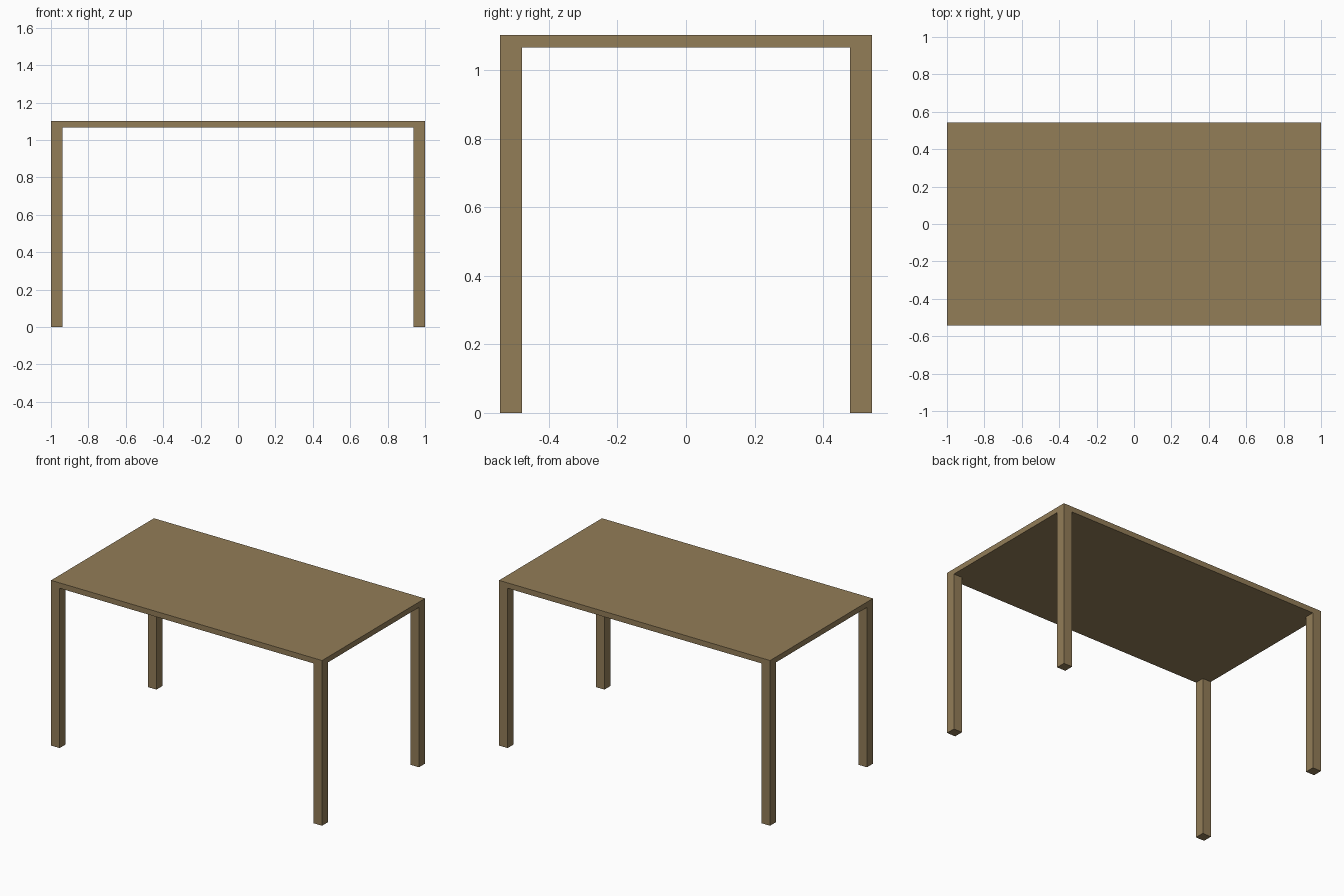
import bpy
import bmesh
from mathutils import Matrix, Vector

if "Cube" in bpy.data.objects:
    bpy.data.objects.remove(bpy.data.objects["Cube"])

HALF_X, HALF_Y, HEIGHT = 1.0, 0.542, 1.102
TOP_THICK, LEG = 0.036, 0.063

wood = bpy.data.materials.new("brown wood")
wood.diffuse_color = (0.29, 0.205, 0.097, 1.0)
wood.use_nodes = True
wood.node_tree.nodes["Principled BSDF"].inputs["Base Color"].default_value = wood.diffuse_color


def box(name, lo, hi):
    """Axis-aligned box between two corners."""
    lo, hi = Vector(lo), Vector(hi)
    bm = bmesh.new()
    mat = Matrix.Translation((lo + hi) / 2) @ Matrix.Diagonal((*(hi - lo), 1))
    bmesh.ops.create_cube(bm, size=1, matrix=mat)
    mesh = bpy.data.meshes.new(name)
    bm.to_mesh(mesh)
    bm.free()
    mesh.materials.append(wood)
    obj = bpy.data.objects.new(name, mesh)
    bpy.context.collection.objects.link(obj)
    return obj


# Thin rectangular top
under = HEIGHT - TOP_THICK
box("table_top", (-HALF_X, -HALF_Y, under), (HALF_X, HALF_Y, HEIGHT))

# Four square legs, flush with the corners: one leg mirrored in x and y
legs = box("legs", (HALF_X - LEG, -HALF_Y, 0), (HALF_X, -HALF_Y + LEG, under))
mirror = legs.modifiers.new("four_corners", "MIRROR")
mirror.use_axis = (True, True, False)
